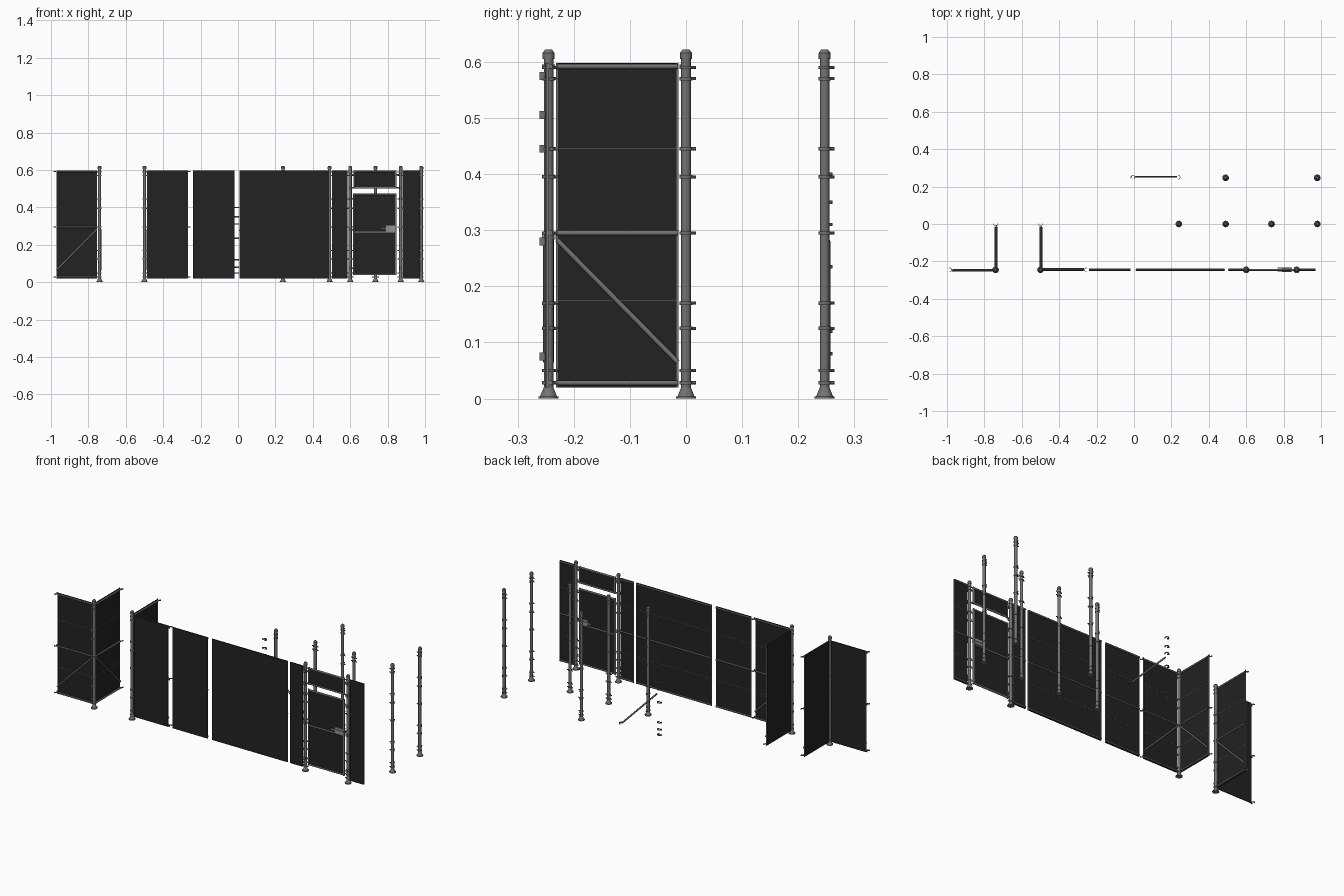
import bpy, bmesh, math
from mathutils import Matrix, Vector

cube = bpy.data.objects.get("Cube")
if cube:
    bpy.data.objects.remove(cube)


def material(name, value):
    m = bpy.data.materials.new(name)
    m.use_nodes = True
    colour = (value, value, value, 1)
    m.diffuse_color = colour
    bsdf = m.node_tree.nodes["Principled BSDF"]
    bsdf.inputs["Base Color"].default_value = colour
    bsdf.inputs["Roughness"].default_value = 0.6
    return m


STEEL = material("grey steel", 0.17)
SHEET = material("black sheet", 0.016)
LATCH = material("light steel", 0.3)


class Part:
    """Collects simple solids into one named object."""

    def __init__(self, name, mat):
        self.name, self.mat, self.bm = name, mat, bmesh.new()

    def box(self, lo, hi):
        lo, hi = Vector(lo), Vector(hi)
        m = Matrix.Translation((lo + hi) / 2) @ Matrix.Diagonal((*(hi - lo), 1))
        bmesh.ops.create_cube(self.bm, size=1, matrix=m)

    def tube(self, p, q, r, r2=None, sides=12):
        p, q = Vector(p), Vector(q)
        d = q - p
        m = Matrix.Translation((p + q) / 2) @ d.to_track_quat('Z', 'Y').to_matrix().to_4x4()
        bmesh.ops.create_cone(self.bm, cap_ends=True, segments=sides, radius1=r,
                              radius2=r if r2 is None else r2, depth=d.length, matrix=m)

    def arc(self, c, start, angle, r0=0.0085, r1=0.0115, h=0.006):
        # curved jaw swept around a vertical axis
        c = Vector(c)
        out = Vector((math.cos(start), math.sin(start), 0))
        up = Vector((0, 0, h / 2))
        face = self.bm.faces.new([self.bm.verts.new(c + out * r + up * s)
                                  for r, s in ((r0, -1), (r1, -1), (r1, 1), (r0, 1))])
        res = bmesh.ops.spin(self.bm, geom=[face, *face.edges, *face.verts], cent=c,
                             axis=(0, 0, 1), angle=angle, steps=8)
        if not face.is_valid:
            return res
        copy = face.copy()
        return copy

    def finish(self, frame=Matrix()):
        self.bm.transform(frame)
        bmesh.ops.recalc_face_normals(self.bm, faces=self.bm.faces)
        mesh = bpy.data.meshes.new(self.name)
        self.bm.to_mesh(mesh)
        self.bm.free()
        mesh.materials.append(self.mat)
        ob = bpy.data.objects.new(self.name, mesh)
        bpy.context.collection.objects.link(ob)
        bpy.ops.object.select_all(action='DESELECT')
        bpy.context.view_layer.objects.active = ob
        ob.select_set(True)
        bpy.ops.object.shade_smooth_by_angle(angle=math.radians(40))
        return ob


COLLARS = (0.028, 0.05, 0.125, 0.17, 0.295, 0.395, 0.445, 0.57, 0.59)


def post(name, x, y, lugs):
    p = Part(name, STEEL)
    p.tube((0, 0, 0.01), (0, 0, 0.61), 0.0085)
    # foot flange and rounded cap
    p.tube((0, 0, 0), (0, 0, 0.004), 0.018)
    p.tube((0, 0, 0.004), (0, 0, 0.02), 0.015, 0.0085)
    p.tube((0, 0, 0.605), (0, 0, 0.616), 0.0105)
    p.tube((0, 0, 0.616), (0, 0, 0.622), 0.0105, 0.006)
    # collars with bolt lugs
    for z in COLLARS:
        p.tube((0, 0, z - 0.003), (0, 0, z + 0.003), 0.0112)
        for d in lugs:
            p.tube((0, 0, z), Vector((*d, 0)) * 0.018 + Vector((0, 0, z)), 0.0028, sides=8)
    return p.finish(Matrix.Translation((x, y, 0)))


RAILS = (0.028, 0.295, 0.592)
SEAMS = (0.175, 0.445)


def panel(name, origin, along, normal, u0, u1, brace=False):
    frame = Matrix.Identity(4)
    for col, v in enumerate(((*along, 0), (*normal, 0), (0, 0, 1))):
        for row in range(3):
            frame[row][col] = v[row]
    frame = Matrix.Translation((*origin, 0)) @ frame
    # sheet
    s = Part(name + "_sheet", SHEET)
    s.box((u0, -0.005, 0.02), (u1, -0.001, 0.598))
    s.finish(frame)
    # rails, edge strips, seams and brace on the framed side
    f = Part(name + "_frame", STEEL)
    for z in RAILS:
        f.tube((u0, 0.003, z), (u1, 0.003, z), 0.0045)
    for u in (u0, u1):
        f.box((u - 0.0015, -0.004, 0.02), (u + 0.0015, 0.001, 0.598))
    for z in SEAMS:
        f.box((u0, -0.002, z - 0.0006), (u1, -0.0006, z + 0.0006))
    if brace:
        f.tube((u0, 0.005, 0.283), (u1, 0.005, 0.065), 0.0045)
        # open jaws at the free end of each rail
        for z in RAILS:
            f.arc((u1 + 0.015, 0, z), math.radians(80), math.radians(200))
    f.finish(frame)


# posts
LEFT, RIGHT, FRONT, BACK = (-1, 0), (1, 0), (0, -1), (0, 1)
POSTS = {
    "corner_post_right": (-0.74, -0.245, (LEFT, BACK)),
    "corner_post_left": (-0.5, -0.245, (RIGHT, BACK)),
    "spare_post_end": (0.24, 0, (BACK,)),
    "spare_post_line": (0.49, 0, (LEFT, RIGHT)),
    "spare_post_middle": (0.735, 0, (LEFT, RIGHT)),
    "spare_post_corner": (0.98, 0, (LEFT, BACK)),
    "rear_post_inner": (0.49, 0.247, (RIGHT, BACK)),
    "rear_post_outer": (0.98, 0.247, (LEFT, BACK)),
    "gate_post_hinge": (0.6, -0.245, (LEFT, RIGHT)),
    "gate_post_latch": (0.87, -0.245, (LEFT, RIGHT)),
}
for name, (x, y, lugs) in POSTS.items():
    post(name, x, y, lugs)

# corner panels
Y = -0.245
panel("outer_corner_front", (-0.74, Y), LEFT, FRONT, 0.015, 0.23, True)
panel("outer_corner_side", (-0.74, Y), BACK, RIGHT, 0.015, 0.23, True)
panel("inner_corner_front", (-0.5, Y), RIGHT, BACK, 0.015, 0.23, True)
panel("inner_corner_side", (-0.5, Y), BACK, RIGHT, 0.015, 0.23, True)

# straight wall panels
for name, x0, x1 in (("short_wall", -0.24, -0.02), ("long_wall", 0.01, 0.485),
                     ("gate_side_hinge", 0.505, 0.585), ("gate_side_latch", 0.885, 0.97)):
    panel(name, (0, Y), RIGHT, BACK, x0, x1)


# gate: framed transom above a framed door
def framed(name, x0, x1, z0, z1, bars=()):
    s = Part(name + "_sheet", SHEET)
    s.box((x0, Y - 0.002, z0), (x1, Y + 0.002, z1))
    s.finish()
    f = Part(name + "_frame", STEEL)
    for z in (z0, z1, *bars):
        f.tube((x0, Y, z), (x1, Y, z), 0.005)
    for x in (x0, x1):
        f.tube((x, Y, z0 - 0.005), (x, Y, z1 + 0.005), 0.005)
    f.finish()


framed("gate_transom", 0.623, 0.843, 0.505, 0.592)
framed("gate_door", 0.62, 0.843, 0.042, 0.468, (0.267,))

hardware = Part("gate_hardware", STEEL)
for x, side in ((0.6, 1), (0.87, -1)):
    for z in (0.075, 0.28, 0.445, 0.505, 0.575):
        # clamp block on the post and arm to the gate frame
        hardware.box((x - 0.007, Y - 0.016, z - 0.007), (x + 0.007, Y - 0.006, z + 0.007))
        if side > 0 or z > 0.5:
            hardware.tube((x, Y - 0.003, z), (x + side * 0.024, Y - 0.003, z), 0.004)
hardware.finish()

latch = Part("gate_latch", LATCH)
latch.box((0.79, Y - 0.008, 0.27), (0.842, Y + 0.008, 0.303))
latch.box((0.768, Y - 0.012, 0.283), (0.845, Y - 0.008, 0.292))
latch.box((0.768, Y + 0.008, 0.283), (0.845, Y + 0.012, 0.292))
latch.finish()

# loose stack of clamps and a spare brace
clamps = Part("spare_clamps", STEEL)
for z in (0.05, 0.08, 0.12, 0.235, 0.31, 0.35, 0.4):
    clamps.arc((-0.005, 0.25, z), math.radians(-60), math.radians(280))
    clamps.box((-0.02, 0.246, z - 0.003), (-0.013, 0.254, z + 0.003))
clamps.finish()

brace = Part("spare_brace", STEEL)
brace.tube((0.008, 0.253, 0.28), (0.228, 0.253, 0.055), 0.0045)
brace.arc((0.237, 0.25, 0.05), math.radians(-100), math.radians(200))
brace.finish()
